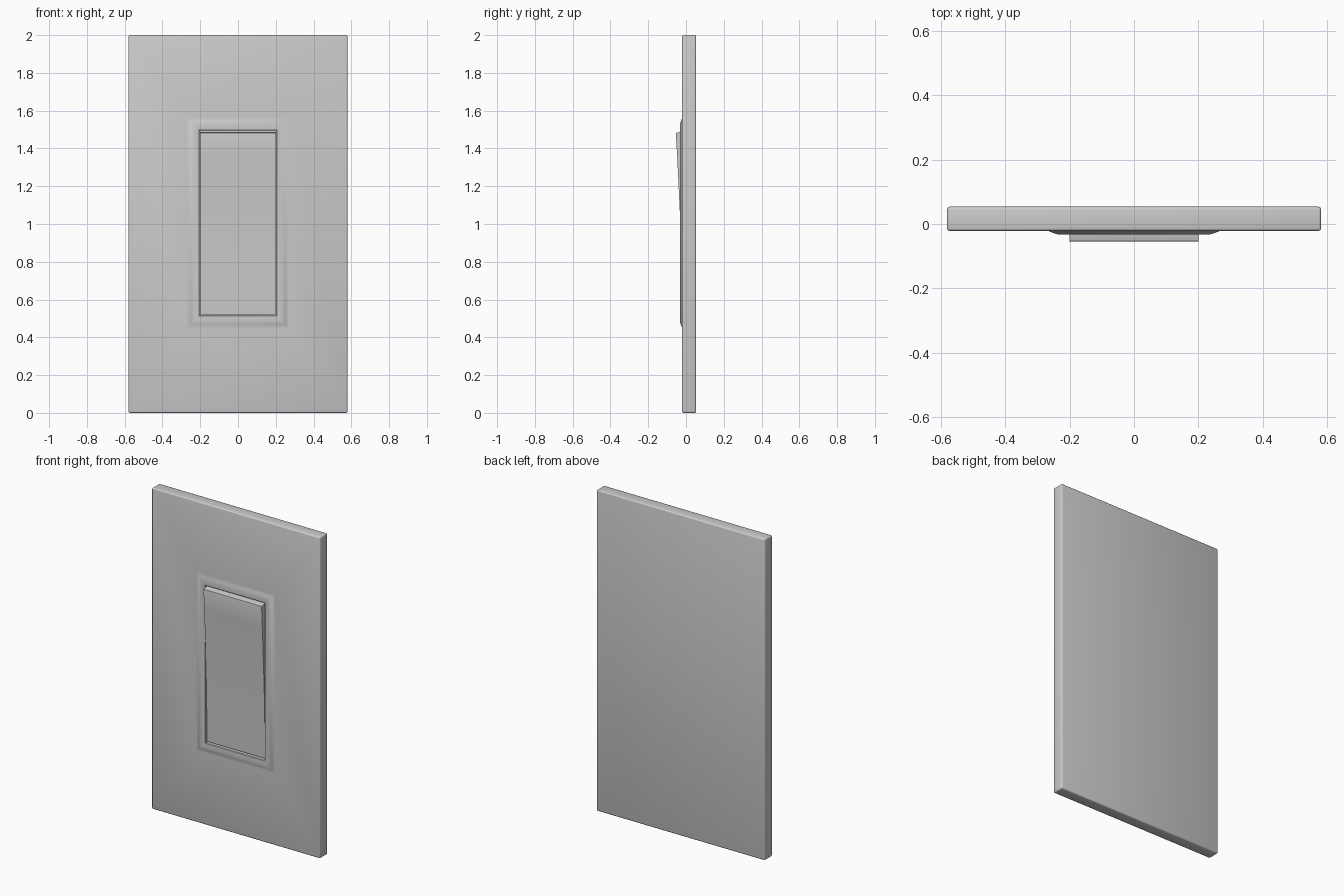
import bpy, bmesh

if "Cube" in bpy.data.objects:
    bpy.data.objects.remove(bpy.data.objects["Cube"])

CZ = 1.005  # height of the switch opening's centre


def finish(bm, name):
    bmesh.ops.recalc_face_normals(bm, faces=bm.faces)
    mesh = bpy.data.meshes.new(name)
    bm.to_mesh(mesh)
    bm.free()
    ob = bpy.data.objects.new(name, mesh)
    bpy.context.collection.objects.link(ob)
    bpy.ops.object.select_all(action='DESELECT')
    ob.select_set(True)
    bpy.context.view_layer.objects.active = ob
    bpy.ops.object.shade_smooth_by_angle(angle=0.6)
    return ob


def ring(bm, hx, hz, cz, y):
    return [bm.verts.new((sx * hx, y, cz + sz * hz))
            for sx, sz in ((-1, -1), (1, -1), (1, 1), (-1, 1))]


# Wall plate: nested rectangles from the back, over the raised frame, into the recess
bm = bmesh.new()
rings = [ring(bm, 0.58, 1.0, 1.0, 0.0535), ring(bm, 0.58, 1.0, 1.0, -0.0215)]
frame_profile = [(0.067, -0.0215), (0.060, -0.0225), (0.052, -0.0255),
                 (0.044, -0.0290), (0.036, -0.0315), (0.028, -0.0325),
                 (0.008, -0.0325), (0.003, -0.0310), (0.0, -0.0270), (0.0, 0.010)]
for off, y in frame_profile:
    rings.append(ring(bm, 0.204 + off, 0.490 + off, CZ, y))
bm.faces.new(rings[0])
bm.faces.new(rings[-1])
for a, b in zip(rings, rings[1:]):
    for i in range(4):
        j = (i + 1) % 4
        bm.faces.new((a[i], a[j], b[j], b[i]))
outer = set(rings[0] + rings[1])
edges = [e for e in bm.edges if all(v in outer for v in e.verts)]
bmesh.ops.bevel(bm, geom=edges, offset=0.008, segments=3, profile=0.5, affect='EDGES')
finish(bm, "wall_plate")

# Rocker paddle: tilted, slightly hollow side profile extruded across the opening
bm = bmesh.new()
side = [(0.012, 0.521), (-0.018, 0.521), (-0.0205, 0.65), (-0.0235, 0.80),
        (-0.028, 0.95), (-0.0335, 1.08), (-0.040, 1.22), (-0.047, 1.36),
        (-0.0535, 1.478), (-0.0525, 1.482), (-0.030, 1.488), (0.012, 1.488)]
left, right = [[bm.verts.new((x, y, z)) for y, z in side] for x in (-0.2, 0.2)]
bm.faces.new(left)
bm.faces.new(right)
for i in range(len(side)):
    j = (i + 1) % len(side)
    bm.faces.new((left[i], left[j], right[j], right[i]))
finish(bm, "rocker_paddle")
